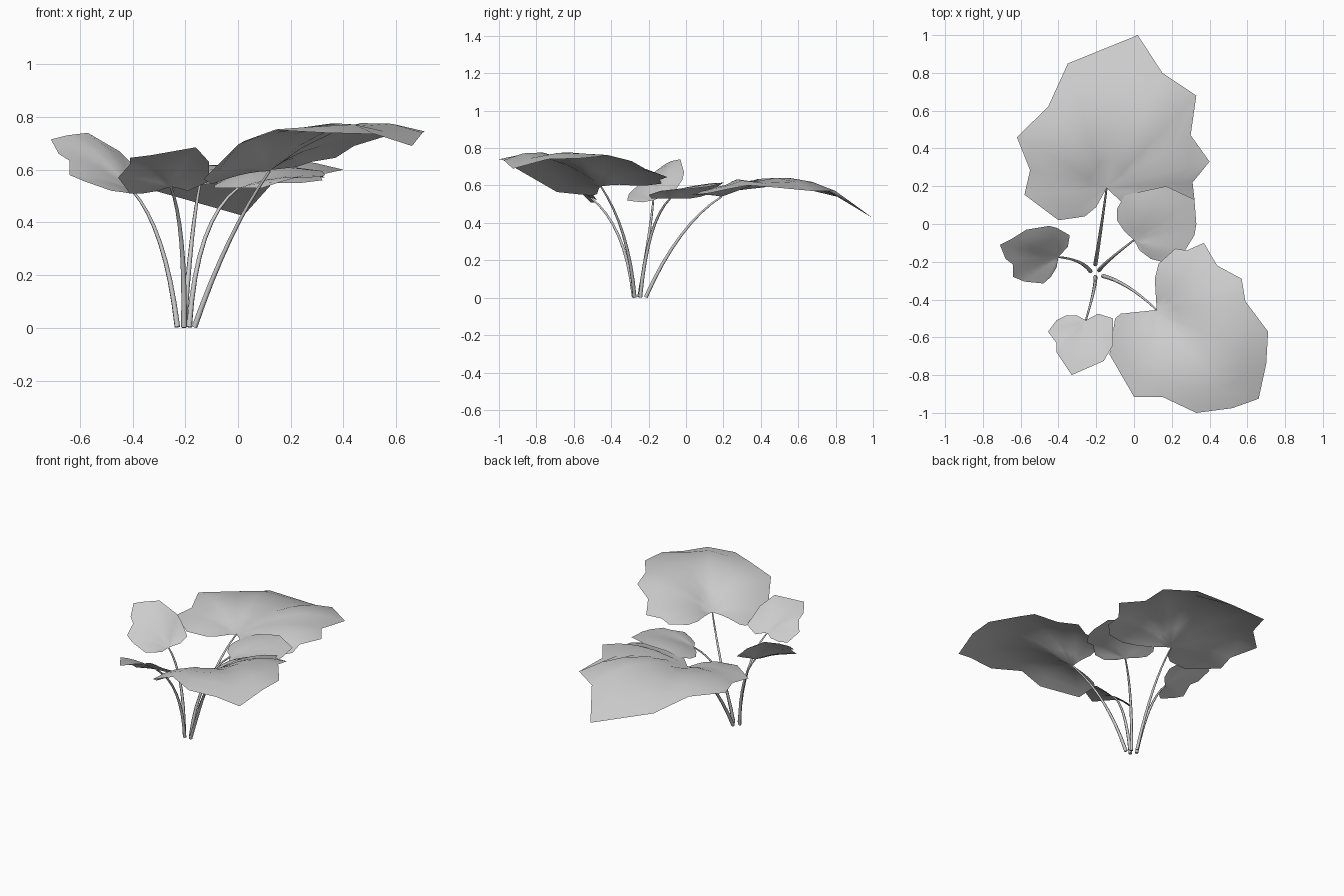
import bpy
from mathutils import Vector

RINGS = (0.2, 0.4, 0.6, 0.8, 1.0)


# Leaf blade: rays run from the stem joint to the rim, each one arched upward
def leaf(name, joint, rim, arch):
    base = Vector(joint)
    verts, faces = [base], []
    n = len(rim)
    for t in RINGS:
        for p in rim:
            d = Vector(p) - base
            v = base + d * t
            v.z += arch * d.length_squared * 4 * t * (1 - t)
            verts.append(v)
    for i in range(n - 1):
        faces.append((0, 1 + i, 2 + i))
        for r in range(len(RINGS) - 1):
            a = 1 + r * n + i
            faces.append((a, a + n, a + n + 1, a + 1))
    me = bpy.data.meshes.new(name)
    me.from_pydata(verts, [], faces)
    me.shade_smooth()
    ob = bpy.data.objects.new(name, me)
    bpy.context.collection.objects.link(ob)


# Stem: tapered tube through a foot, a middle point and the leaf joint
def stem(name, foot, mid, joint, steps=8):
    a, m, b = Vector(foot), Vector(mid), Vector(joint)
    c = 2 * m - (a + b) / 2
    cu = bpy.data.curves.new(name, 'CURVE')
    cu.dimensions = '3D'
    cu.bevel_depth = 0.011
    cu.bevel_resolution = 1
    cu.use_fill_caps = True
    sp = cu.splines.new('POLY')
    sp.points.add(steps)
    for i, p in enumerate(sp.points):
        t = i / steps
        p.co = (*(a * (1 - t) ** 2 + c * 2 * t * (1 - t) + b * t * t), 1)
        p.radius = 1 - 0.55 * t
    ob = bpy.data.objects.new(name, cu)
    bpy.context.collection.objects.link(ob)


# Large back leaf
joint = (-.145, .19, .54)
stem("back_stem", (-.205, -.215, .003), (-.175, -.025, .335), joint)
leaf("back_leaf", joint, [
    (-.06, .11, .55), (.02, .06, .55), (.12, .03, .55), (.24, .05, .55),
    (.32, .13, .56), (.31, .22, .58), (.4, .33, .6), (.3, .47, .59),
    (.33, .68, .57), (.15, .8, .57), (.02, 1, .425), (-.35, .85, .53),
    (-.455, .62, .585), (-.62, .46, .595), (-.55, .285, .575),
    (-.58, .155, .565), (-.4, .02, .555), (-.26, .04, .55),
    (-.2, .09, .55)], .185)

# Large front right leaf
joint = (.12, -.455, .595)
stem("front_right_stem", (-.165, -.275, .003), (-.03, -.335, .335), joint)
leaf("front_right_leaf", joint, [
    (-.07, -.475, .555), (-.1, -.5, .545), (-.13, -.69, .565),
    (0, -.915, .695), (.15, -.915, .75), (.33, -1, .74),
    (.52, -.975, .735), (.66, -.925, .69), (.7, -.74, .74),
    (.71, -.57, .745), (.59, -.41, .76), (.57, -.29, .73),
    (.44, -.22, .69), (.37, -.1, .645), (.28, -.14, .63),
    (.22, -.13, .61), (.13, -.21, .6), (.11, -.29, .6)], .225)

# Small right leaf
joint = (0, -.085, .53)
stem("right_stem", (-.185, -.245, .003), (-.125, -.185, .34), joint)
leaf("right_leaf", joint, [
    (.03, -.14, .53), (.09, -.185, .53), (.15, -.2, .55),
    (.22, -.14, .57), (.27, -.14, .57), (.32, -.06, .575),
    (.33, 0, .58), (.32, .13, .595), (.17, .2, .615), (.03, .17, .595),
    (-.05, .15, .565), (-.09, .08, .54), (-.09, .02, .53),
    (-.05, -.04, .53)], .2)

# Small left leaf
joint = (-.4, -.175, .52)
stem("left_stem", (-.23, -.25, .003), (-.295, -.2, .32), joint)
leaf("left_leaf", joint, [
    (-.35, -.12, .54), (-.34, -.06, .57), (-.41, -.02, .63),
    (-.45, -.01, .67), (-.57, -.03, .74), (-.65, -.08, .73),
    (-.71, -.11, .715), (-.68, -.185, .66), (-.64, -.215, .635),
    (-.64, -.28, .58), (-.58, -.305, .555), (-.48, -.315, .52),
    (-.44, -.28, .515), (-.41, -.23, .51)], .25)

# Small front leaf
joint = (-.255, -.51, .535)
stem("front_stem", (-.205, -.28, .003), (-.215, -.36, .33), joint)
leaf("front_leaf", joint, [
    (-.3, -.485, .52), (-.36, -.485, .51), (-.41, -.51, .51),
    (-.455, -.57, .57), (-.41, -.63, .62), (-.41, -.68, .645),
    (-.33, -.8, .655), (-.16, -.725, .685), (-.11, -.64, .63),
    (-.11, -.5, .555), (-.19, -.475, .52)], .25)
